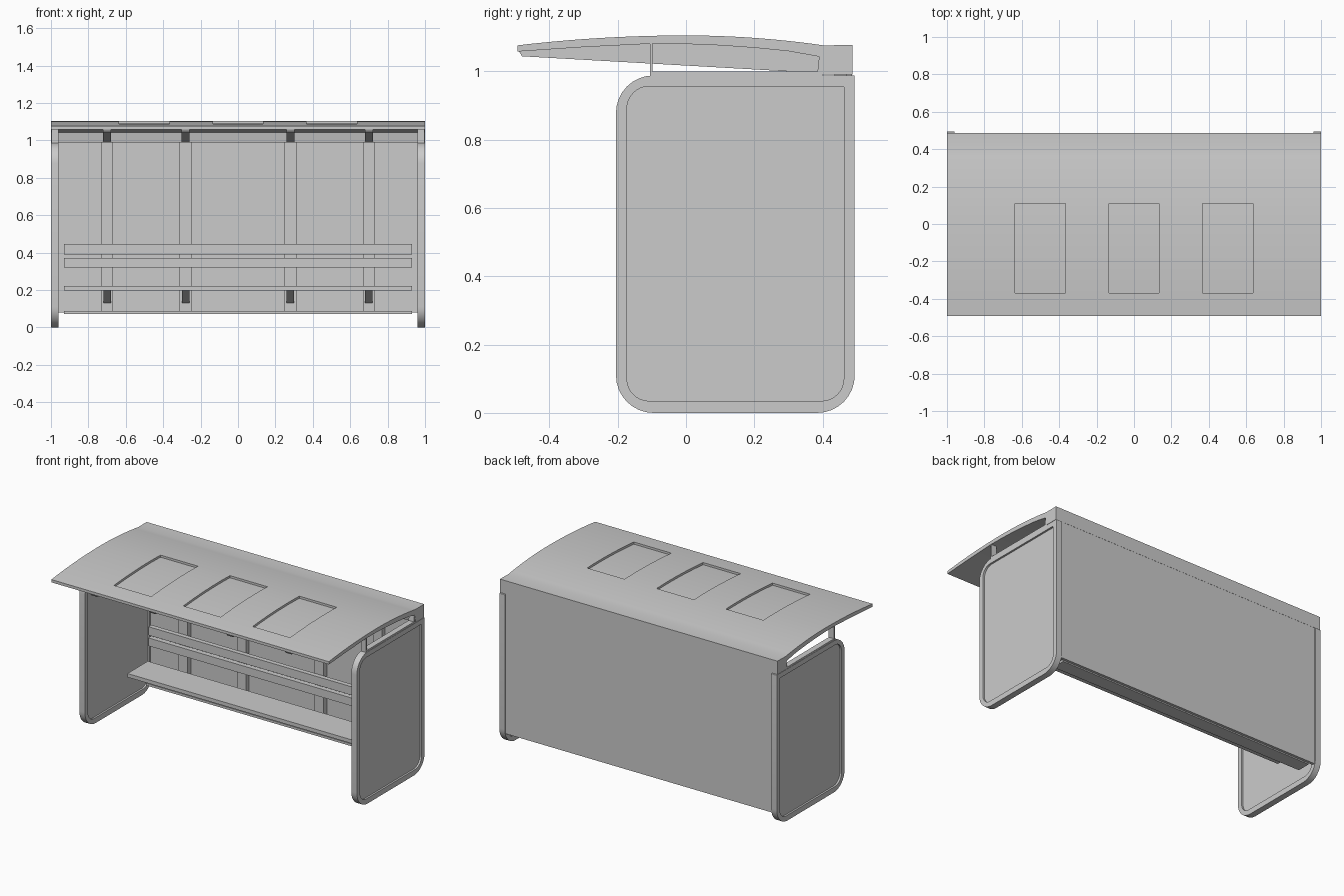
import bpy, bmesh, math

if "Cube" in bpy.data.objects:
    bpy.data.objects.remove(bpy.data.objects["Cube"])


def finish(name, bm, smooth=False):
    bmesh.ops.recalc_face_normals(bm, faces=bm.faces[:])
    me = bpy.data.meshes.new(name)
    bm.to_mesh(me)
    bm.free()
    ob = bpy.data.objects.new(name, me)
    bpy.context.collection.objects.link(ob)
    if smooth:
        shade(ob)
    return ob


def activate(ob):
    bpy.ops.object.select_all(action='DESELECT')
    ob.select_set(True)
    bpy.context.view_layer.objects.active = ob


def shade(ob):
    activate(ob)
    bpy.ops.object.shade_smooth_by_angle(angle=math.radians(30))


def prism(name, pts, x0, x1, smooth=False):
    """Extrude a (y, z) outline from x0 to x1."""
    bm = bmesh.new()
    a = [bm.verts.new((x0, y, z)) for y, z in pts]
    b = [bm.verts.new((x1, y, z)) for y, z in pts]
    bm.faces.new(a)
    bm.faces.new(b[::-1])
    for i in range(len(pts)):
        j = (i + 1) % len(pts)
        bm.faces.new((a[i], a[j], b[j], b[i]))
    return finish(name, bm, smooth)


def box(name, x0, x1, y0, y1, z0, z1):
    return prism(name, [(y0, z0), (y1, z0), (y1, z1), (y0, z1)], x0, x1)


def rounded(y0, y1, z0, z1, radii, n=8):
    """Rounded rectangle; radii start front-bottom, then go counter-clockwise."""
    pts = []
    corners = [(y0, z0, 1, 1), (y1, z0, -1, 1), (y1, z1, -1, -1), (y0, z1, 1, -1)]
    for k, (y, z, sy, sz) in enumerate(corners):
        r = radii[k]
        for i in range(n + 1):
            t = math.pi + (k + i / n) * math.pi / 2
            pts.append((y + sy * r + r * math.cos(t), z + sz * r + r * math.sin(t)))
    return pts


def ring(name, outer, inner, x0, x1):
    bm = bmesh.new()
    loops = [[bm.verts.new((x, y, z)) for y, z in p]
             for x, p in ((x0, outer), (x1, outer), (x1, inner), (x0, inner))]
    n = len(outer)
    for k in range(4):
        p, q = loops[k], loops[(k + 1) % 4]
        for i in range(n):
            j = (i + 1) % n
            bm.faces.new((p[i], p[j], q[j], q[i]))
    return finish(name, bm, True)


def top(y):
    return 1.105 - (0.119 if y < 0 else 0.179) * y * y


# Curved roof with deep rear fascia
ys = [-0.493 + 0.896 * i / 24 for i in range(25)]
upper = [(y, top(y)) for y in ys] + [(0.487, 1.077)]
lower = [(0.487, 0.99), (0.40, 0.99), (0.39, 1.043), (0.3, 1.059), (0.2, 1.069),
         (0.1, 1.076), (0, 1.08), (-0.1, 1.081), (-0.3, 1.071), (-0.493, 1.058)]
roof = prism("roof", upper + lower, -1, 1)

# Three shallow skylight recesses following the roof curve
for cx in (-0.5, 0, 0.5):
    sy = [-0.37 + 0.48 * i / 12 for i in range(13)]
    cutter = prism("skylight_cutter", [(y, top(y) - 0.014) for y in sy] +
                   [(0.11, 1.2), (-0.37, 1.2)], cx - 0.135, cx + 0.135)
    mod = roof.modifiers.new("skylight", 'BOOLEAN')
    mod.operation = 'DIFFERENCE'
    mod.solver = 'EXACT'
    mod.object = cutter
    activate(roof)
    bpy.ops.object.modifier_apply(modifier=mod.name)
    bpy.data.objects.remove(cutter)
shade(roof)

# Side frames, glazing and the open brackets that carry the roof
outer = rounded(-0.205, 0.494, 0, 0.988, (0.11, 0.11, 0.004, 0.11))
inner = rounded(-0.173, 0.462, 0.035, 0.956, (0.065, 0.065, 0.002, 0.065))
for s, side in ((-1, "left"), (1, "right")):
    ring(side + "_side_frame", outer, inner, s * 0.96, s)
    prism(side + "_side_panel", inner, s * 0.972, s * 0.988)
    prism(side + "_roof_bracket",
          [(-0.106, 0.985), (0.40, 0.985), (0.40, 1.045), (0.39, 1.045),
           (0.385, 0.999), (-0.098, 0.999), (-0.098, 1.083), (-0.106, 1.083)],
          s * 0.96, s * 0.998)

# Back wall
box("back_wall", -0.962, 0.962, 0.468, 0.486, 0.08, 0.992)

# Wall posts, tapered rafters and bench arms
for i, x in enumerate((-0.70, -0.28, 0.28, 0.70)):
    box(f"wall_post_{i}", x - 0.032, x + 0.032, 0.435, 0.469, 0.085, 0.995)
    prism(f"rafter_{i}", [(-0.48, 1.044), (0.44, 0.992), (0.44, 1.045), (0.39, 1.048),
                          (0.2, 1.072), (0, 1.083), (-0.1, 1.083), (-0.3, 1.074),
                          (-0.49, 1.06)], x - 0.022, x + 0.022)
    prism(f"bench_arm_{i}", [(0.23, 0.2), (0.44, 0.13), (0.44, 0.2)],
          x - 0.02, x + 0.02)

# Bench seat, backrest slats and bottom rail
box("seat", -0.93, 0.93, 0.19, 0.40, 0.198, 0.222)
box("upper_back_slat", -0.93, 0.93, 0.405, 0.436, 0.39, 0.445)
box("lower_back_slat", -0.93, 0.93, 0.405, 0.436, 0.32, 0.372)
box("bottom_rail", -0.93, 0.93, 0.38, 0.469, 0.072, 0.087)
